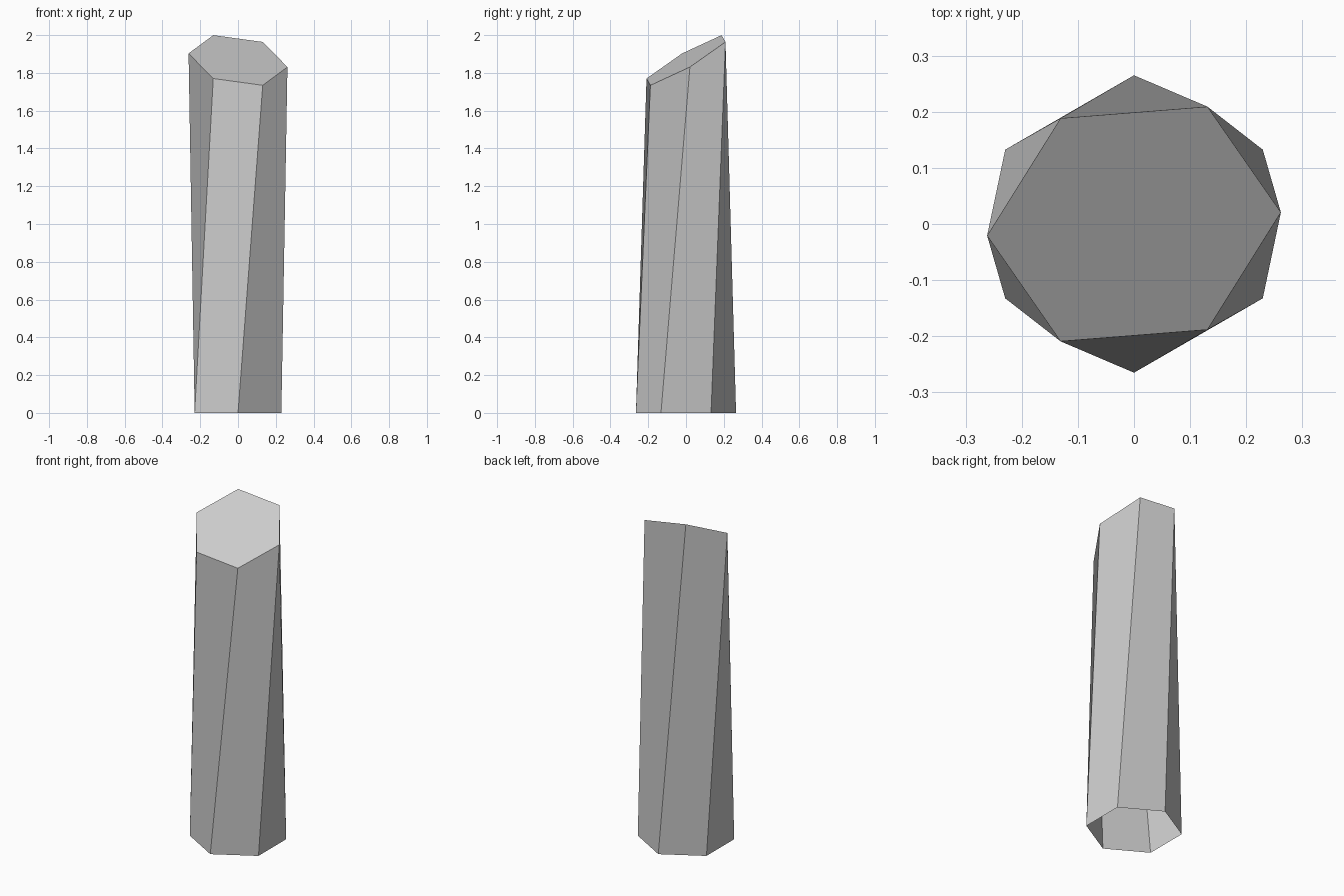
import bpy, bmesh
from math import sin, cos, radians
from mathutils import Matrix, Vector

if "Cube" in bpy.data.objects:
    bpy.data.objects.remove(bpy.data.objects["Cube"])

R = 0.265
SIDES = 6


def ring(bm, offset, matrix):
    """Hexagon of vertices, turned by offset degrees and placed by matrix."""
    verts = []
    for i in range(SIDES):
        a = radians(i * 360 / SIDES + offset)
        verts.append(bm.verts.new(matrix @ Vector((R * cos(a), R * sin(a), 0))))
    return verts


bm = bmesh.new()

# open base ring, and a top ring twisted 30 degrees and tilted
base = ring(bm, 30, Matrix.Identity(4))
tilt = Matrix.Rotation(radians(30), 4, 'X') @ Matrix.Rotation(radians(9), 4, 'Y')
top = ring(bm, 60, Matrix.Translation((0, 0, 1.867)) @ tilt)

# twisted side walls, split along the outward-bulging diagonal
for i in range(SIDES):
    j = (i + 1) % SIDES
    bm.faces.new((base[j], top[j], top[i], base[i]))

# slanted cap; the underside stays open
bm.faces.new(top)

mesh = bpy.data.meshes.new("twisted_column")
bm.to_mesh(mesh)
bm.free()
column = bpy.data.objects.new("twisted_column", mesh)
bpy.context.collection.objects.link(column)
